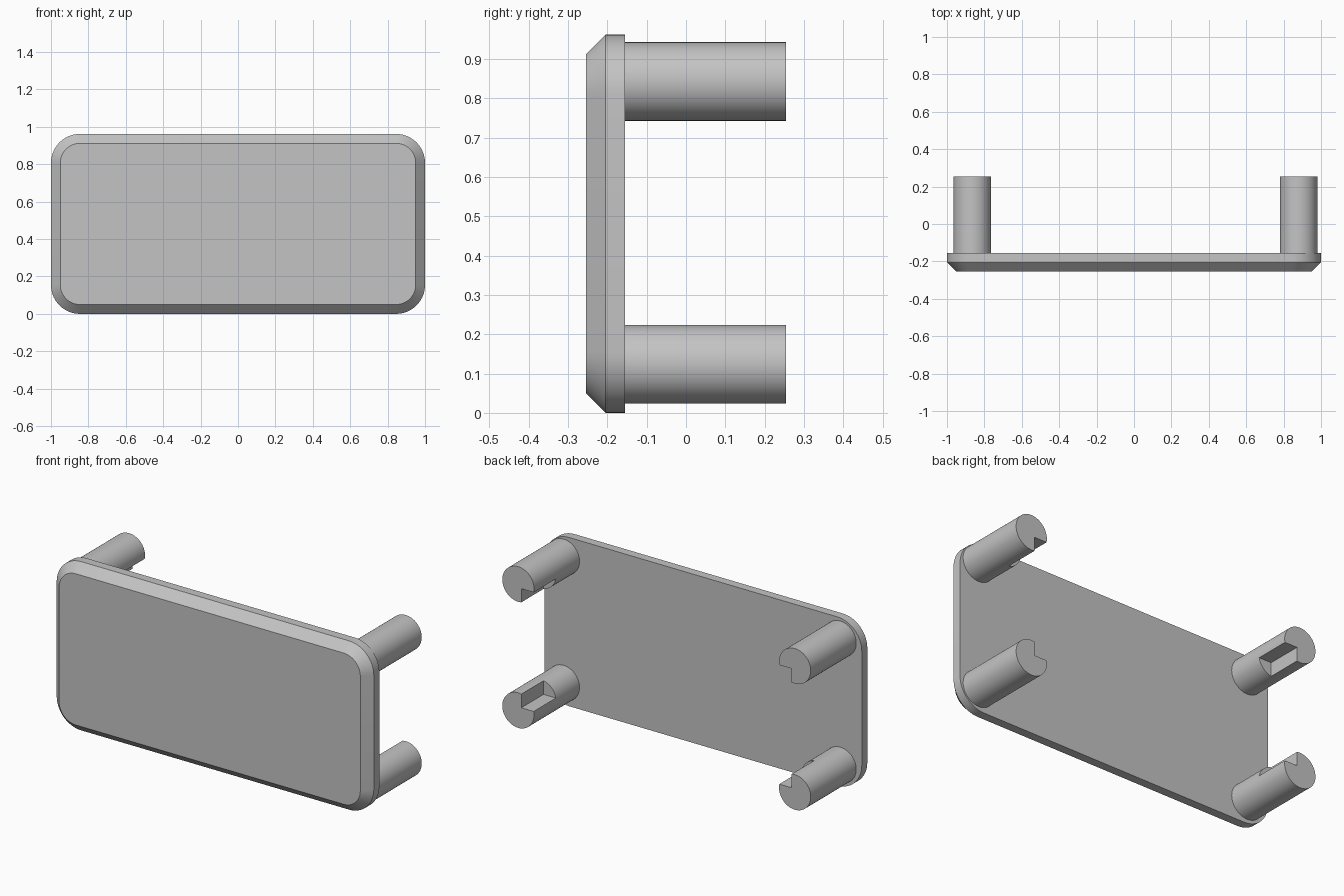
import bpy, bmesh, math
from mathutils import Matrix, Vector

old = bpy.data.objects.get("Cube")
if old:
    bpy.data.objects.remove(old, do_unlink=True)

grey = bpy.data.materials.new("mid grey")
grey.use_nodes = True
grey.diffuse_color = (0.55, 0.55, 0.55, 1)
grey.node_tree.nodes["Principled BSDF"].inputs["Base Color"].default_value = grey.diffuse_color

HEIGHT, CORNER, CHAMFER = 0.962, 0.155, 0.05
FRONT, BACK, TIP = -0.255, -0.155, 0.255
PEG_RADIUS, NOTCH_OFFSET, NOTCH_DEPTH = 0.1, 0.02, 0.2


def add_object(name, bm):
    bmesh.ops.recalc_face_normals(bm, faces=bm.faces)
    mesh = bpy.data.meshes.new(name)
    bm.to_mesh(mesh)
    bm.free()
    mesh.materials.append(grey)
    obj = bpy.data.objects.new(name, mesh)
    bpy.context.collection.objects.link(obj)
    return obj


def activate(obj):
    bpy.ops.object.select_all(action='DESELECT')
    obj.select_set(True)
    bpy.context.view_layer.objects.active = obj


def smooth(obj):
    activate(obj)
    bpy.ops.object.shade_smooth_by_angle(angle=math.radians(30))


def rounded_outline(bm, inset, y, steps=14):
    """Rounded rectangle ring in the xz plane, shrunk by inset."""
    radius = CORNER - inset
    ring = []
    for corner, (sx, sz) in enumerate([(1, 1), (-1, 1), (-1, -1), (1, -1)]):
        for i in range(steps + 1):
            a = (corner + i / steps) * math.pi / 2
            x = sx * (1 - CORNER) + radius * math.cos(a)
            z = HEIGHT / 2 + sz * (HEIGHT / 2 - CORNER) + radius * math.sin(a)
            ring.append(bm.verts.new((x, y, z)))
    return ring


# Plate: flat back, straight rim, chamfered front
bm = bmesh.new()
rings = [rounded_outline(bm, CHAMFER, FRONT),
         rounded_outline(bm, 0, FRONT + CHAMFER),
         rounded_outline(bm, 0, BACK)]
for a, b in zip(rings, rings[1:]):
    for i in range(len(a)):
        j = (i + 1) % len(a)
        bm.faces.new((a[i], a[j], b[j], b[i]))
bm.faces.new(rings[0])
bm.faces.new(rings[-1])
smooth(add_object("plate", bm))


def add_peg(name, x, z, to_x, to_z):
    """Round peg with a quarter notch at its tip facing the plate's middle."""
    start = BACK - 0.02
    bm = bmesh.new()
    bmesh.ops.create_cone(
        bm, cap_ends=True, segments=64, radius1=PEG_RADIUS, radius2=PEG_RADIUS,
        depth=TIP - start,
        matrix=Matrix.Translation((x, (start + TIP) / 2, z)) @ Matrix.Rotation(math.pi / 2, 4, 'X'))
    peg = add_object(name, bm)

    size = Vector((0.2, NOTCH_DEPTH * 2, 0.2))
    shift = NOTCH_OFFSET + size.x / 2
    bm = bmesh.new()
    bmesh.ops.create_cube(
        bm, size=1,
        matrix=Matrix.Translation((x + to_x * shift, TIP, z + to_z * shift)) @ Matrix.Diagonal((*size, 1)))
    cutter = add_object(name + "_cutter", bm)
    cutter.hide_render = True

    cut = peg.modifiers.new("notch", 'BOOLEAN')
    cut.operation = 'DIFFERENCE'
    cut.solver = 'EXACT'
    cut.object = cutter
    activate(peg)
    bpy.ops.object.modifier_apply(modifier=cut.name)
    bpy.data.objects.remove(cutter, do_unlink=True)
    smooth(peg)


# Four pegs on the back, one near each corner
for side, x, to_x in (("right", -0.865, 1), ("left", 0.88, -1)):
    for level, z, to_z in (("lower", 0.124, 1), ("upper", 0.843, -1)):
        add_peg(f"{level}_{side}_peg", x, z, to_x, to_z)
